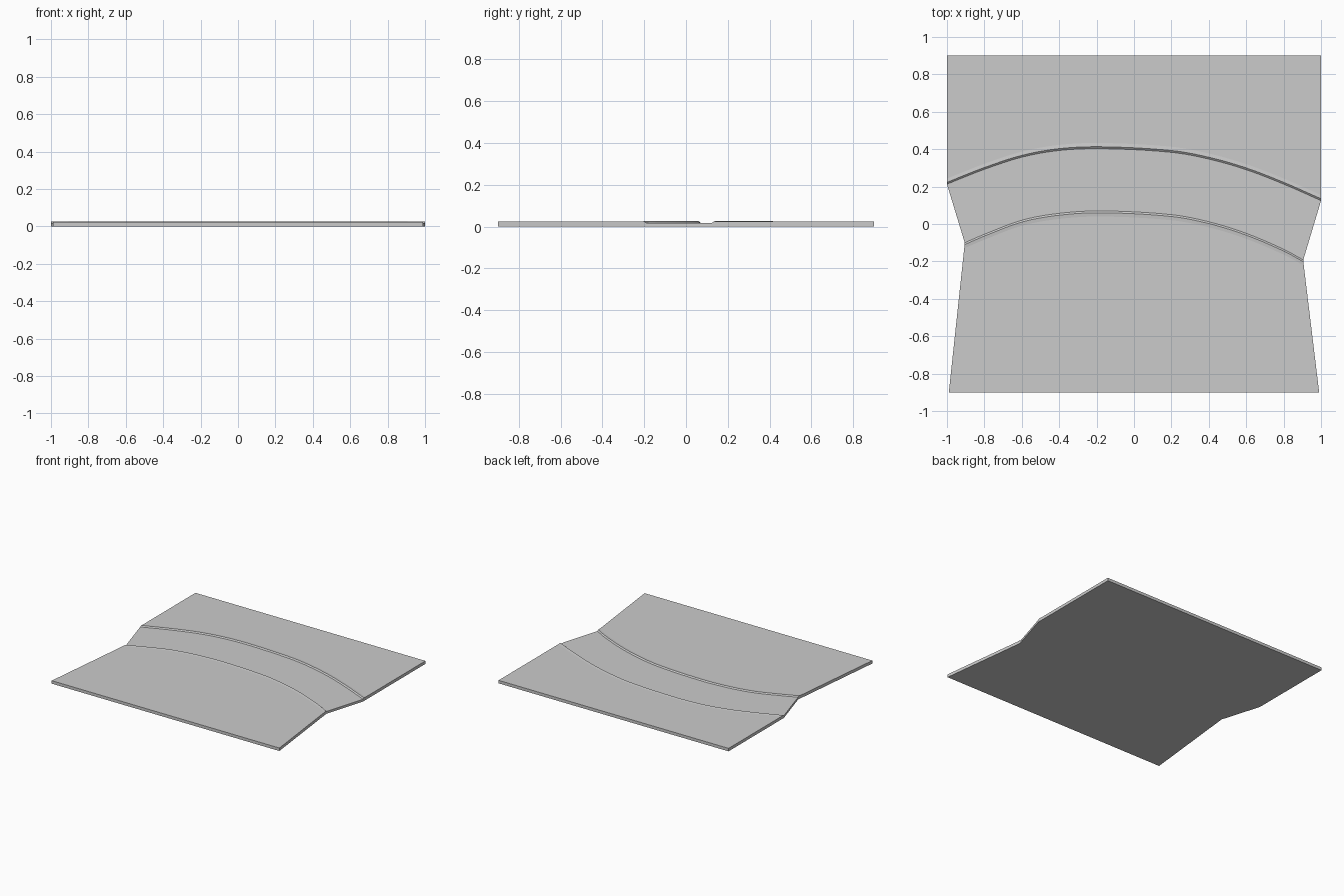
import bpy, bmesh

if "Cube" in bpy.data.objects:
    bpy.data.objects.remove(bpy.data.objects["Cube"])

ROAD_Z, CURB_Z, GROUND_Z = 0.018, 0.026, 0.0235
SEG = 8  # subdivisions between control points


def spline(pts):
    """Smooth curve through the given (x, y) points."""
    ext = [tuple(2 * a - b for a, b in zip(pts[0], pts[1]))] + pts
    ext.append(tuple(2 * a - b for a, b in zip(pts[-1], pts[-2])))
    out = []
    for i in range(1, len(ext) - 2):
        p0, p1, p2, p3 = ext[i - 1:i + 3]
        for s in range(SEG):
            t = s / SEG
            # non-uniform tangents keep the x spacing even
            x = p1[0] + (p2[0] - p1[0]) * t
            h = p2[0] - p1[0]
            m1 = (p2[1] - p0[1]) / (p2[0] - p0[0]) * h
            m2 = (p3[1] - p1[1]) / (p3[0] - p1[0]) * h
            y = ((2*t**3 - 3*t**2 + 1) * p1[1] + (t**3 - 2*t**2 + t) * m1
                 + (3*t**2 - 2*t**3) * p2[1] + (t**3 - t**2) * m2)
            out.append((x, y))
    return out + [pts[-1]]


def shift(curve, dy, sx=1.0):
    return [(x * sx, y + dy) for x, y in curve]


def line(curve, half, y):
    """Straight edge with the same point count as a curve."""
    k = half / curve[-1][0]
    return [(x * k, y) for x, _ in curve]


def strip(name, rows, wall_first=False, wall_last=False):
    """Loft rows (curve, z), ordered back to front, with underside and ends."""
    bm = bmesh.new()
    top = [[bm.verts.new((x, y, z)) for x, y in c] for c, z in rows]
    low = [[bm.verts.new((x, y, 0)) for x, y in c] for c, _ in rows]
    n = len(rows[0][0])

    def quads(a, b):
        for i in range(n - 1):
            q = [a[i], b[i], b[i + 1], a[i + 1]]
            bm.faces.new(q)

    for r in range(len(rows) - 1):
        quads(top[r], top[r + 1])
        if rows[r][0] != rows[r + 1][0]:
            quads(low[r + 1], low[r])
            bm.faces.new([top[r][0], low[r][0], low[r + 1][0], top[r + 1][0]])
            bm.faces.new([top[r + 1][-1], low[r + 1][-1], low[r][-1], top[r][-1]])
    if wall_first:
        quads(low[0], top[0])
    if wall_last:
        quads(top[-1], low[-1])
    me = bpy.data.meshes.new(name)
    bm.to_mesh(me)
    bm.free()
    bpy.context.collection.objects.link(bpy.data.objects.new(name, me))


# road edges
back = spline([(-1, .213), (-.8, .292), (-.6, .357), (-.4, .393), (-.17, .403),
               (.2, .383), (.4, .347), (.6, .29), (.8, .213), (1, .125)])
front = spline([(-.905, -.10), (-.8, -.055), (-.6, .02), (-.4, .057), (-.17, .07),
                (.2, .05), (.4, .012), (.6, -.05), (.8, -.135), (.905, -.192)])

# back ground
b_in, b_out = shift(back, .01), shift(back, .03)
strip("back_ground", [(line(back, 1, .9), GROUND_Z), (b_out, GROUND_Z)], wall_first=True)
# kerbs sloping down to the road
strip("back_kerb", [(b_out, GROUND_Z), (b_in, CURB_Z), (back, ROAD_Z)])
f_in, f_out = shift(front, -.01, 1.001), shift(front, -.03, 1.003)
strip("front_kerb", [(front, ROAD_Z), (f_in, CURB_Z), (f_out, GROUND_Z)])
# curved road bed
strip("road", [(back, ROAD_Z), (front, ROAD_Z)])
# front ground
strip("front_ground", [(f_out, GROUND_Z), (line(front, .99, -.9), GROUND_Z)], wall_last=True)
